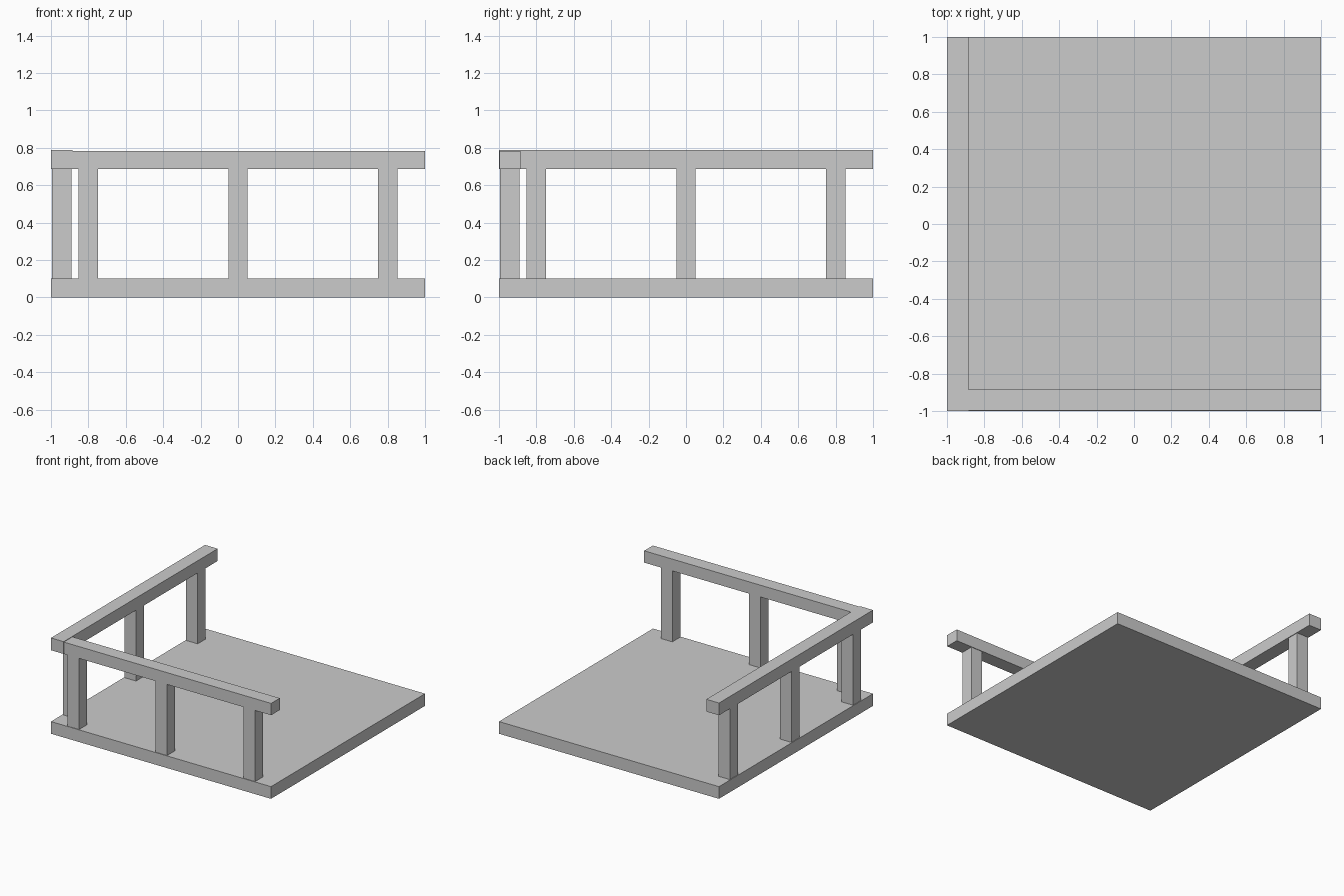
import bpy

if "Cube" in bpy.data.objects:
    bpy.data.objects.remove(bpy.data.objects["Cube"])


def box(name, x, y, z):
    """Axis-aligned box from (min, max) ranges."""
    bpy.ops.mesh.primitive_cube_add(size=1, location=[(a + b) / 2 for a, b in (x, y, z)])
    ob = bpy.context.object
    ob.name = name
    ob.scale = [b - a for a, b in (x, y, z)]
    bpy.ops.object.transform_apply(location=False, rotation=False, scale=True)
    return ob


# Square floor slab
box("floor", (-1, 1), (-1, 1), (0, 0.1))

# Posts along the front and left edges
edge = (-0.995, -0.89)
for i, c in enumerate((-0.8, 0, 0.8), 1):
    along = (c - 0.052, c + 0.052)
    box(f"front_post_{i}", along, edge, (0.1, 0.686))
    box(f"left_post_{i}", edge, along, (0.1, 0.686))

# Hand rails meeting at the corner, the left one a touch higher
box("left_rail", (-1, -0.885), (-1, 1), (0.686, 0.787))
box("front_rail", (-0.885, 1), (-0.998, -0.885), (0.686, 0.783))
